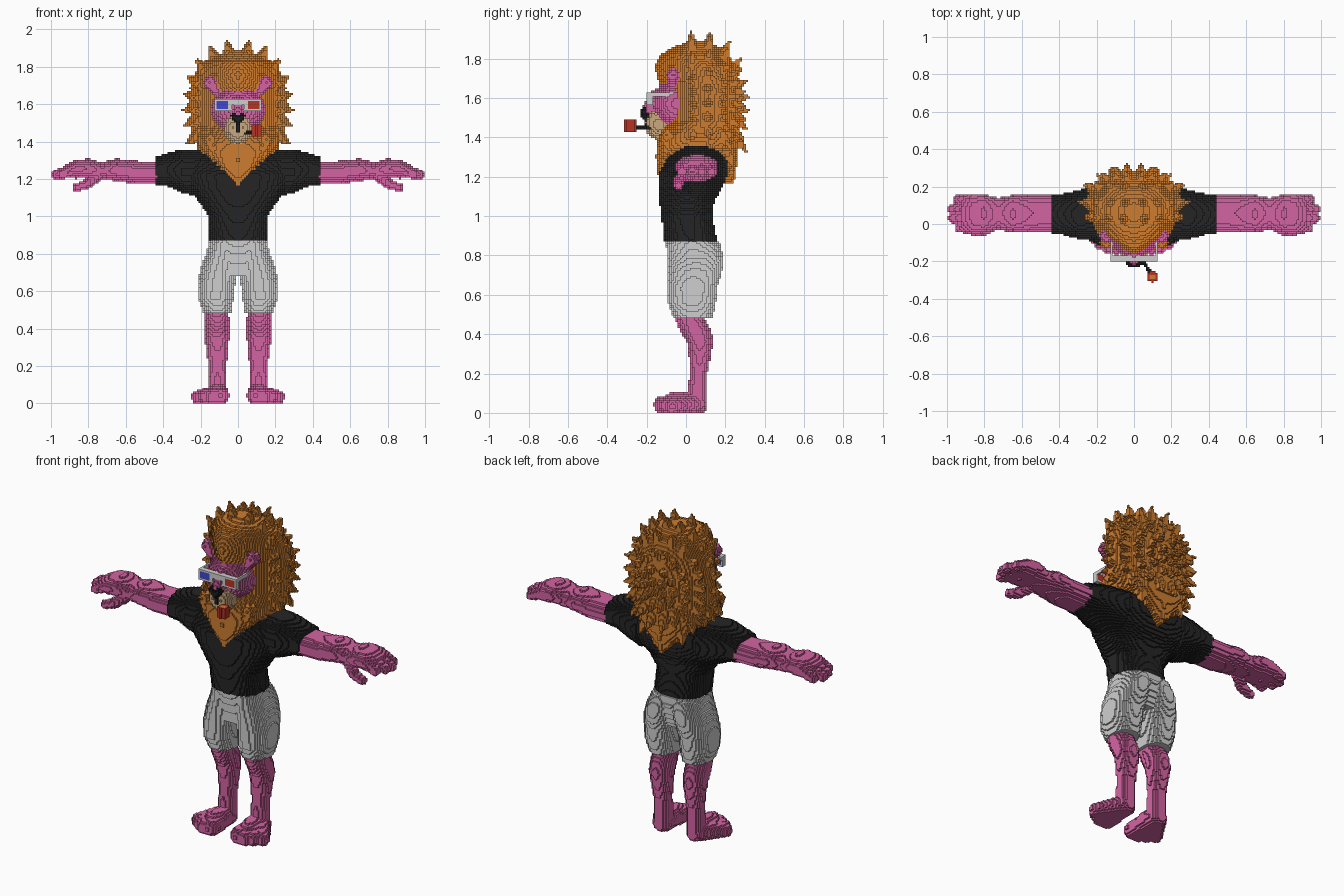
import bpy, math
from mathutils import Vector

if "Cube" in bpy.data.objects:
    bpy.data.objects.remove(bpy.data.objects["Cube"])

V = 0.0105          # size of one block
grid = {}           # block -> part name


def lin(*rgb):
    return [((c / 255 + 0.055) / 1.055) ** 2.4 if c > 10 else c / 3294 for c in rgb] + [1]


COLOURS = {"pink skin": lin(212, 100, 162), "orange hair": lin(205, 125, 49),
           "black shirt": lin(37, 37, 37), "light grey cloth": lin(207, 207, 207),
           "tan muzzle": lin(200, 168, 128), "blue lens": lin(66, 70, 208),
           "red": lin(182, 52, 36), "nose black": lin(28, 28, 28)}
PARTS = {"legs": "pink skin", "feet": "pink skin", "arms": "pink skin", "hands": "pink skin",
         "shorts": "light grey cloth", "shirt": "black shirt", "mane": "orange hair",
         "face": "pink skin", "ears": "pink skin", "muzzle": "tan muzzle", "nose": "nose black",
         "glasses_frame": "light grey cloth", "left_lens": "blue lens", "right_lens": "red",
         "pipe_stem": "nose black", "pipe_bowl": "red", "pipe_filling": "orange hair"}


# ---- block-filling helpers ----
def fill(part, lo, hi, test, mirror=True):
    r = [range(math.floor(lo[n] / V), math.ceil(hi[n] / V) + 1) for n in range(3)]
    for k in r[2]:
        if k < 0:
            continue
        for j in r[1]:
            for i in r[0]:
                if test((i + .5) * V, (j + .5) * V, (k + .5) * V):
                    grid[i, j, k] = part
                    if mirror:
                        grid[-1 - i, j, k] = part


def box(part, lo, hi, mirror=True):
    fill(part, lo, hi, lambda x, y, z: lo[0] <= x <= hi[0] and lo[1] <= y <= hi[1]
         and lo[2] <= z <= hi[2], mirror)


def ball(part, c, r):
    fill(part, [a - b for a, b in zip(c, r)], [a + b for a, b in zip(c, r)],
         lambda x, y, z: ((x - c[0]) / r[0]) ** 2 + ((y - c[1]) / r[1]) ** 2
         + ((z - c[2]) / r[2]) ** 2 <= 1)


def limb(part, a, b, ra, rb, mirror=True):
    """Tapered capsule from a to b."""
    a, b = Vector(a), Vector(b)
    d = b - a
    dd = d.length_squared

    def test(x, y, z):
        p = Vector((x, y, z)) - a
        t = min(1, max(0, p.dot(d) / dd))
        return (p - d * t).length <= ra + (rb - ra) * t
    m = max(ra, rb)
    fill(part, [min(u, v) - m for u, v in zip(a, b)], [max(u, v) + m for u, v in zip(a, b)],
         test, mirror)


def interp(rows, t):
    for p, q in zip(rows, rows[1:]):
        if p[0] <= t <= q[0]:
            f = (t - p[0]) / (q[0] - p[0])
            return [u + (v - u) * f for u, v in zip(p[1:], q[1:])]
    return None


def loft(part, axis, rows, power=2.0):
    """Rounded sections along x or z; row = (position, centre a, centre b, radius a, radius b)."""
    cache = {}

    def test(x, y, z):
        t, u, w = (z, x, y) if axis == "z" else (x, y, z)
        if t not in cache:
            cache[t] = interp(rows, t)
        s = cache[t]
        return s is not None and abs((u - s[0]) / s[2]) ** power + abs((w - s[1]) / s[3]) ** power <= 1
    a = (min(r[1] - r[3] for r in rows), max(r[1] + r[3] for r in rows))
    b = (min(r[2] - r[4] for r in rows), max(r[2] + r[4] for r in rows))
    t = (rows[0][0], rows[-1][0])
    e = (a, b, t) if axis == "z" else (t, a, b)
    fill(part, [s[0] for s in e], [s[1] for s in e], test)


# ---- legs and feet ----
loft("legs", "z", [(.04, .11, .06, .05, .05), (.2, .11, .063, .05, .046), (.28, .11, .07, .056, .054),
                   (.36, .113, .07, .068, .066), (.42, .113, .048, .067, .08), (.49, .112, .015, .064, .075)])
for tx, ty, r in ((.092, -.118, .046), (.135, -.12, .042), (.175, -.1, .04), (.212, -.07, .038)):
    limb("feet", (.112, .055, .045), (tx, ty, r - .006), .055, r)
limb("feet", (.1, 0, .06), (.115, -.07, .05), .05, .052)

# ---- shorts ----
loft("shorts", "z", [(.68, 0, .03, .17, .1), (.75, 0, .04, .175, .12),
                     (.82, 0, .04, .165, .135), (.87, 0, .03, .152, .137)], 2.4)
loft("shorts", "z", [(.48, .11, .035, .075, .1), (.56, .117, .03, .092, .122), (.64, .114, .033, .1, .125),
                     (.72, .103, .047, .096, .137), (.79, .087, .052, .087, .142), (.86, .07, .04, .078, .132)], 2.3)

# ---- shirt with sleeves ----
loft("shirt", "z", [(.87, 0, .025, .152, .135), (1.0, 0, .003, .157, .128), (1.08, 0, .005, .21, .14),
                    (1.15, 0, .025, .27, .165), (1.22, 0, .037, .31, .177), (1.3, 0, .057, .32, .157),
                    (1.345, 0, .06, .29, .1), (1.36, 0, .065, .2, .06)], 2.4)
loft("shirt", "x", [(.2, .06, 1.23, .14, .13), (.3, .05, 1.243, .13, .115),
                    (.38, .052, 1.25, .11, .087), (.44, .053, 1.243, .107, .074)], 2.2)

# ---- arms and hands ----
loft("arms", "x", [(.43, .055, 1.235, .1, .06), (.55, .055, 1.235, .1, .062), (.65, .055, 1.25, .1, .06),
                   (.73, .055, 1.243, .083, .046)], 2.2)
loft("hands", "x", [(.72, .055, 1.243, .083, .044), (.8, .055, 1.257, .102, .053),
                    (.87, .055, 1.252, .106, .05), (.92, .055, 1.243, .09, .035)], 2.3)
for fy, fx in ((-.02, .935), (.03, .968), (.08, .974), (.13, .945)):
    limb("hands", (.86, fy, 1.257), (fx, fy, 1.225), .03, .026)
limb("hands", (.75, -.005, 1.215), (.8, -.035, 1.18), .03, .027)
limb("hands", (.8, -.035, 1.175), (.862, -.04, 1.155), .026, .022)

# ---- mane: core rows = height, centre y, half width, front depth, back depth, front squareness ----
MANE = [(1.17, .05, .012, .185, .19, 4), (1.25, .05, .1, .2, .2, 4), (1.35, .06, .2, .21, .21, 3),
        (1.42, .08, .24, .22, .195, 1.9), (1.48, .1, .255, .21, .17, 1.4), (1.64, .1, .26, .22, .17, 1.3),
        (1.7, .095, .25, .24, .17, 1.3), (1.76, .09, .235, .25, .16, 1.35), (1.82, .07, .19, .2, .15, 1.6),
        (1.86, .06, .14, .12, .11, 2), (1.885, .06, .05, .05, .05, 2)]
cache = {}


def in_mane(x, y, z):
    if z not in cache:
        cache[z] = interp(MANE, z)
    if cache[z] is None:
        return False
    cy, rx, rf, rb, p = cache[z]
    if y > cy:
        p = max(p, 2)
    return abs(x / rx) ** p + abs((y - cy) / (rf if y < cy else rb)) ** p <= 1


fill("mane", (0, -.2, 1.17), (.3, .3, 1.9), in_mane)
# pointed locks in rings around the front-back axis
heart = Vector((0, .08, 1.58))
for ring, deg in enumerate((100, 84, 66, 48, 30, 12)):
    th = math.radians(deg)
    n = max(4, 2 * round(11 * math.sin(th)))
    for k in range(n // 2):
        a = (k + (.5 if ring % 2 else .62)) * 2 * math.pi / n
        d = Vector((math.sin(th) * math.sin(a), math.cos(th), math.sin(th) * math.cos(a)))
        p = heart.copy()
        while in_mane(*p):
            p += d * .01
        if p.z < 1.27:
            continue
        droop = Vector((0, .008, -.012 if d.z < .7 else .01))
        limb("mane", p - d * .045, p + d * .036 + droop, .043, .006)
# hanging locks at the beard and the nape
for lx, lz in ((0, 1.2), (.05, 1.235), (.1, 1.275), (.15, 1.31)):
    limb("mane", (lx, -.12 + lx * .15, lz + .1), (lx * .95, -.135 + lx * .2, lz), .034, .008)
    limb("mane", (lx, .225 - lx * .1, lz + .1), (lx * .95, .24 - lx * .2, lz - .02), .04, .008)

# ---- face, ears, muzzle and nose ----
ball("face", (0, -.05, 1.57), (.145, .12, .13))
limb("face", (0, -.15, 1.61), (0, -.19, 1.54), .034, .034)
limb("ears", (.12, -.068, 1.67), (.15, -.065, 1.715), .026, .035)
ball("muzzle", (0, -.14, 1.462), (.075, .065, .073))
limb("muzzle", (.03, -.165, 1.475), (.035, -.165, 1.5), .04, .03)
limb("nose", (.022, -.212, 1.538), (0, -.208, 1.51), .017, .02)
limb("nose", (0, -.203, 1.51), (0, -.2, 1.455), .011, .009)

# ---- glasses ----
box("glasses_frame", (.035, -.195, 1.565), (.128, -.173, 1.632))
box("glasses_frame", (0, -.195, 1.6), (.04, -.173, 1.632))
box("glasses_frame", (.115, -.19, 1.605), (.13, -.06, 1.628))
box("left_lens", (-.115, -.2, 1.578), (-.048, -.173, 1.622), False)
box("right_lens", (.048, -.2, 1.578), (.115, -.173, 1.622), False)

# ---- pipe ----
limb("pipe_stem", (.035, -.18, 1.445), (.088, -.26, 1.445), .011, .011, False)
fill("pipe_bowl", (.06, -.32, 1.432), (.14, -.24, 1.49),
     lambda x, y, z: 1.432 < z < 1.488 and math.hypot(x - .1, y + .282) < .028, False)
fill("pipe_filling", (.06, -.32, 1.476), (.14, -.24, 1.49),
     lambda x, y, z: 1.476 < z < 1.488 and math.hypot(x - .1, y + .282) < .014, False)

# ---- turn the exposed block sides of each part into a mesh ----
mats = {}
for name, col in COLOURS.items():
    mats[name] = bpy.data.materials.new(name)
    mats[name].diffuse_color = col
SIDES = []
for ax in range(3):
    u, w = (ax + 1) % 3, (ax + 2) % 3
    for s in (0, 1):
        quad = []
        for cu, cw in ((0, 0), (1, 0), (1, 1), (0, 1)):
            c = [0, 0, 0]
            c[ax], c[u], c[w] = s, cu, cw
            quad.append(tuple(c))
        n = [0, 0, 0]
        n[ax] = 2 * s - 1
        SIDES.append((tuple(n), quad if s else quad[::-1]))
shells = {part: ({}, []) for part in PARTS}
for (i, j, k), part in grid.items():
    verts, faces = shells[part]
    for n, quad in SIDES:
        if (i + n[0], j + n[1], k + n[2]) not in grid:
            faces.append([verts.setdefault((i + c[0], j + c[1], k + c[2]), len(verts)) for c in quad])
for part, (verts, faces) in shells.items():
    me = bpy.data.meshes.new(part)
    me.from_pydata([(x * V, y * V, z * V) for x, y, z in verts], [], faces)
    me.materials.append(mats[PARTS[part]])
    bpy.context.collection.objects.link(bpy.data.objects.new(part, me))

for m in bpy.data.materials:
    if m.users and not m.is_grease_pencil:
        m.use_nodes = True
        m.node_tree.nodes["Principled BSDF"].inputs["Base Color"].default_value = m.diffuse_color
